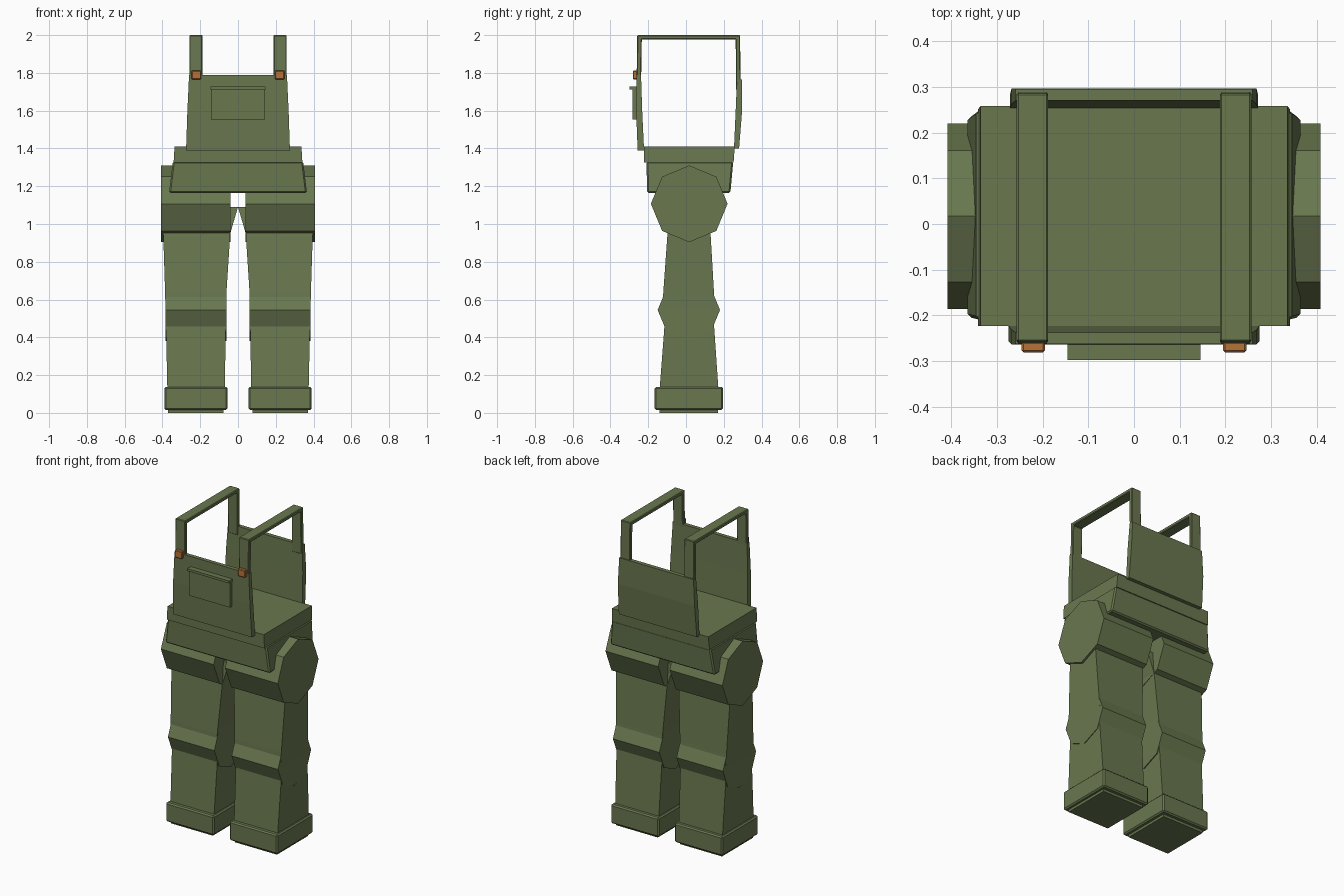
import bpy, bmesh, math

if "Cube" in bpy.data.objects:
    bpy.data.objects.remove(bpy.data.objects["Cube"])


def material(name, rgb):
    m = bpy.data.materials.new(name)
    m.diffuse_color = (*rgb, 1.0)
    m.use_nodes = True
    m.node_tree.nodes["Principled BSDF"].inputs["Base Color"].default_value = m.diffuse_color
    return m


GREEN = material("olive green", (0.142, 0.186, 0.078))
COPPER = material("copper", (0.47, 0.17, 0.04))


def build(name, rings, mat=GREEN, mirror=False, bevel=0.0):
    """Skin a stack of equal-length point rings and cap both ends."""
    bm = bmesh.new()
    loops = [[bm.verts.new(p) for p in ring] for ring in rings]
    n = len(loops[0])
    for a, b in zip(loops, loops[1:]):
        for i in range(n):
            j = (i + 1) % n
            bm.faces.new((a[i], a[j], b[j], b[i]))
    bm.faces.new(loops[0])
    bm.faces.new(loops[-1])
    bmesh.ops.recalc_face_normals(bm, faces=bm.faces)
    me = bpy.data.meshes.new(name)
    bm.to_mesh(me)
    bm.free()
    me.materials.append(mat)
    ob = bpy.data.objects.new(name, me)
    bpy.context.collection.objects.link(ob)
    if bevel:
        b = ob.modifiers.new("bevel", "BEVEL")
        b.width = bevel
        b.segments = 1
        b.limit_method = "ANGLE"
    if mirror:
        m = ob.modifiers.new("mirror", "MIRROR")
        m.use_mirror_merge = False
    return ob


def loft(name, sections, **kw):
    """Rectangular sections (z, x0, x1, y0, y1) joined from bottom to top."""
    rings = [[(x0, y0, z), (x1, y0, z), (x1, y1, z), (x0, y1, z)]
             for z, x0, x1, y0, y1 in sections]
    return build(name, rings, **kw)


def box(name, x0, x1, y0, y1, z0, z1, **kw):
    return loft(name, [(z0, x0, x1, y0, y1), (z1, x0, x1, y0, y1)], **kw)


def prism(name, outline, x0, x1, **kw):
    """Side outline (y, z) extruded along x."""
    return build(name, [[(x, y, z) for y, z in outline] for x in (x0, x1)], **kw)


def octagon(cy, cz, r):
    return [(cy + r * math.cos(k * math.pi / 4), cz + r * math.sin(k * math.pi / 4))
            for k in range(8)]


# Waist: flared skirt under a straight belt
loft("waist_skirt", [(1.165, -0.365, 0.365, -0.205, 0.235),
                     (1.33, -0.345, 0.345, -0.21, 0.25)], bevel=0.008)
loft("waist_belt", [(1.325, -0.341, 0.341, -0.223, 0.252),
                    (1.41, -0.336, 0.336, -0.223, 0.258)])

# Chest and back panels
loft("front_bib", [(1.39, -0.275, 0.275, -0.256, -0.222),
                   (1.60, -0.268, 0.268, -0.264, -0.232),
                   (1.79, -0.259, 0.259, -0.263, -0.238)])
loft("back_panel", [(1.40, -0.272, 0.272, 0.254, 0.281),
                    (1.60, -0.268, 0.268, 0.263, 0.297),
                    (1.765, -0.259, 0.259, 0.27, 0.296)])

# Shoulder straps: one bent band on each side
prism("shoulder_strap",
      [(-0.262, 1.74), (-0.258, 2.0), (0.286, 2.0), (0.29, 1.71),
       (0.265, 1.71), (0.263, 1.978), (-0.234, 1.978), (-0.238, 1.74)],
      0.188, 0.257, mirror=True, bevel=0.004)
box("strap_buckle", 0.195, 0.246, -0.281, -0.258, 1.765, 1.812,
    mat=COPPER, mirror=True, bevel=0.004)

# Chest pocket with flap
box("pocket", -0.143, 0.143, -0.284, -0.262, 1.553, 1.712)
box("pocket_flap", -0.146, 0.146, -0.298, -0.262, 1.712, 1.727)

# Legs, mirrored left to right
prism("hip_joint", octagon(0.017, 1.107, 0.203), 0.04, 0.408, mirror=True)
loft("thigh", [(0.545, 0.066, 0.384, -0.125, 0.155),
               (0.64, 0.061, 0.386, -0.12, 0.148),
               (0.95, 0.041, 0.396, -0.098, 0.13),
               (1.09, 0.0, 0.398, -0.088, 0.12)], mirror=True)
prism("knee_joint", octagon(0.015, 0.545, 0.165), 0.06, 0.384, mirror=True)
loft("shin", [(0.12, 0.07, 0.374, -0.14, 0.172),
              (0.50, 0.064, 0.382, -0.111, 0.146)], mirror=True)
box("trouser_cuff", 0.055, 0.39, -0.166, 0.196, 0.016, 0.137,
    mirror=True, bevel=0.008)
box("cuff_hem", 0.078, 0.37, -0.14, 0.17, 0.0, 0.03, mirror=True)
